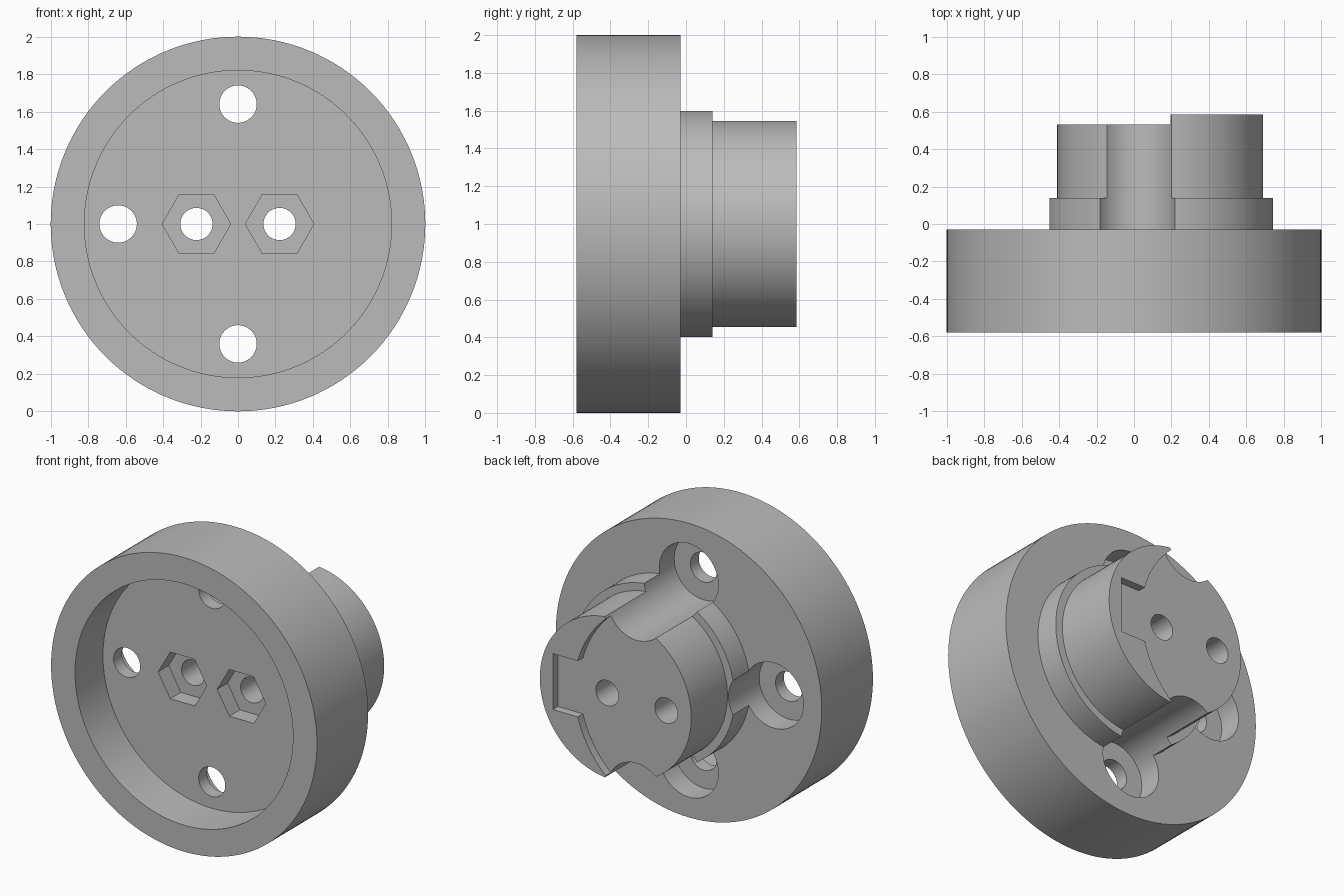
import bpy
import math

if "Cube" in bpy.data.objects:
    bpy.data.objects.remove(bpy.data.objects["Cube"], do_unlink=True)

grey = bpy.data.materials.new("plain grey")
grey.use_nodes = True
grey.diffuse_color = (0.5, 0.5, 0.5, 1)
grey.node_tree.nodes["Principled BSDF"].inputs["Base Color"].default_value = (0.5, 0.5, 0.5, 1)

AXIS_Z = 1.0  # height of the hub axis


def prism(name, radius, y0, y1, x=0, dz=0, sides=128, turn=0):
    """Cylinder or prism lying along y, from y0 to y1."""
    bpy.ops.mesh.primitive_cylinder_add(vertices=sides, radius=radius, depth=y1 - y0)
    ob = bpy.context.object
    ob.name = name
    ob.rotation_euler = (math.pi / 2, turn, 0)
    ob.location = (x, (y0 + y1) / 2, AXIS_Z + dz)
    return ob


def block(name, x0, x1, y0, y1, half_z):
    bpy.ops.mesh.primitive_cube_add(size=1)
    ob = bpy.context.object
    ob.name = name
    ob.scale = (x1 - x0, y1 - y0, 2 * half_z)
    ob.location = ((x0 + x1) / 2, (y0 + y1) / 2, AXIS_Z)
    return ob


def combine(target, tool, operation):
    """Apply a boolean and discard the tool."""
    mod = target.modifiers.new("combine", 'BOOLEAN')
    mod.operation = operation
    mod.solver = 'EXACT'
    mod.object = tool
    bpy.context.view_layer.objects.active = target
    bpy.ops.object.modifier_apply(modifier=mod.name)
    bpy.data.objects.remove(tool, do_unlink=True)


# Disc with a stepped, off-centre boss on its back
hub = prism("hub", 1.0, -0.58, -0.03)
boss_x = 0.14
boss = prism("boss", 0.55, -0.1, 0.585, boss_x)
combine(boss, prism("flange", 0.603, -0.12, 0.14, boss_x), 'UNION')

# Lower the boss end, leaving a crescent lip with a square notch
combine(boss, prism("lip_cutter", 0.72, 0.53, 0.8, -0.29), 'DIFFERENCE')
combine(boss, block("notch_cutter", 0.2, 0.592, 0.53, 0.8, 0.19), 'DIFFERENCE')
combine(hub, boss, 'UNION')

# Front recess
combine(hub, prism("recess_cutter", 0.82, -0.8, -0.28), 'DIFFERENCE')

# Screw holes with deep counterbores that groove the boss
for x, dz in ((0, 0.64), (0, -0.64), (-0.64, 0)):
    combine(hub, prism("counterbore_cutter", 0.222, -0.19, 0.8, x, dz, 64), 'DIFFERENCE')
    combine(hub, prism("screw_cutter", 0.1, -0.5, 0.1, x, dz, 48), 'DIFFERENCE')

# Bolt holes with hexagonal nut pockets
for x in (-0.222, 0.222):
    combine(hub, prism("nut_cutter", 0.183, -0.5, -0.167, x, 0, 6, math.pi / 6), 'DIFFERENCE')
    combine(hub, prism("bolt_cutter", 0.086, -0.5, 0.8, x, 0, 48), 'DIFFERENCE')

hub.data.materials.clear()
hub.data.materials.append(grey)
for face in hub.data.polygons:
    face.material_index = 0
bpy.ops.object.select_all(action='DESELECT')
hub.select_set(True)
bpy.context.view_layer.objects.active = hub
bpy.ops.object.shade_smooth_by_angle(angle=math.radians(30))
